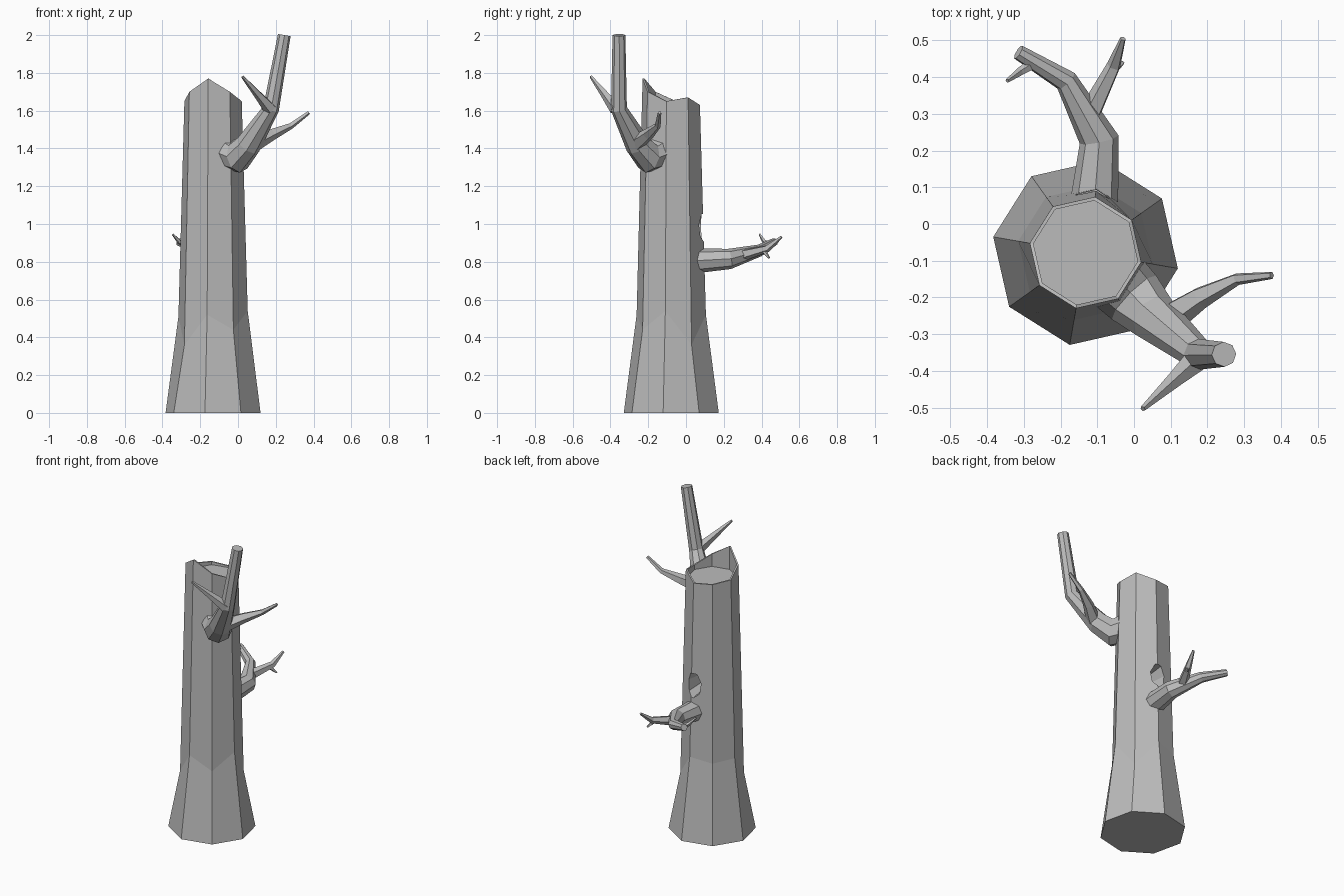
import bpy, bmesh, math
from mathutils import Vector, Matrix

cube = bpy.data.objects.get("Cube")
if cube:
    bpy.data.objects.remove(cube)

bark = bpy.data.materials.new("grey_bark")
bark.use_nodes = True
GREY = (0.5, 0.5, 0.5, 1)
bark.diffuse_color = GREY
bark.node_tree.nodes["Principled BSDF"].inputs["Base Color"].default_value = GREY


def finish(name, bm):
    bmesh.ops.recalc_face_normals(bm, faces=bm.faces)
    mesh = bpy.data.meshes.new(name)
    bm.to_mesh(mesh)
    bm.free()
    mesh.materials.append(bark)
    obj = bpy.data.objects.new(name, mesh)
    bpy.context.collection.objects.link(obj)
    return obj


def skin(bm, rings):
    """Bridge successive vertex rings and close both ends."""
    loops = [[bm.verts.new(p) for p in ring] for ring in rings]
    n = len(loops[0])
    for a, b in zip(loops, loops[1:]):
        for i in range(n):
            j = (i + 1) % n
            bm.faces.new((a[i], a[j], b[j], b[i]))
    bm.faces.new(loops[0][::-1])
    bm.faces.new(loops[-1])


def limb(name, path, sides=8):
    """Tapered faceted tube through (x, y, z, radius) points."""
    pts = [Vector(p[:3]) for p in path]
    rings, side, last = [], None, None
    for i, p in enumerate(pts):
        before = (p - pts[i - 1]).normalized() if i else Vector()
        after = (pts[i + 1] - p).normalized() if i < len(pts) - 1 else Vector()
        d = (before + after).normalized()
        if side is None:
            side = d.orthogonal().normalized()
        else:
            side = last.rotation_difference(d) @ side
        last, up = d, d.cross(side)
        rings.append([p + path[i][3] * (side * math.cos(a) + up * math.sin(a))
                      for a in (math.tau * k / sides for k in range(sides))])
    bm = bmesh.new()
    skin(bm, rings)
    return finish(name, bm)


# Trunk: flared foot, uneven flare line, broken rim and sunken top
def trunk_ring(radius, heights):
    start = math.radians(-9.7)
    return [Vector((-0.132 + radius * math.cos(start + math.tau * k / 8),
                    -0.078 + radius * math.sin(start + math.tau * k / 8), z))
            for k, z in enumerate(heights)]


flare = (0.54, 0.36, 0.52, 0.5, 0.51, 0.36, 0.52, 0.44)
rim = (1.65, 1.67, 1.63, 1.64, 1.65, 1.7, 1.77, 1.7)
bm = bmesh.new()
skin(bm, [trunk_ring(0.255, [0] * 8), trunk_ring(0.186, flare),
          trunk_ring(0.154, rim), trunk_ring(0.144, rim),
          trunk_ring(0.144, [1.62] * 8)])
trunk = finish("trunk", bm)

# Knot hole carved into the back of the trunk
bm = bmesh.new()
bmesh.ops.create_cone(bm, cap_ends=True, segments=7, radius1=0.045, radius2=0.075,
                      depth=0.2,
                      matrix=Matrix.Translation((-0.115, 0.07, 0.98))
                      @ Matrix.Diagonal((0.8, 1, 1.3, 1))
                      @ Matrix.Rotation(math.radians(-90), 4, "X"))
cutter = finish("knot_hole_cutter", bm)
cutter.hide_render = True
carve = trunk.modifiers.new("knot_hole", "BOOLEAN")
carve.operation = "DIFFERENCE"
carve.solver = "EXACT"
carve.object = cutter
bpy.context.view_layer.update()
carved = bpy.data.meshes.new_from_object(
    trunk.evaluated_get(bpy.context.evaluated_depsgraph_get()))
trunk.modifiers.clear()
trunk.data = carved
bpy.data.objects.remove(cutter)

# Tall front branch with two twigs
limb("front_branch", [(-0.08, -0.12, 1.39, 0.095), (0.0, -0.2, 1.355, 0.085),
                      (0.055, -0.255, 1.42, 0.068), (0.175, -0.355, 1.61, 0.043),
                      (0.245, -0.355, 2.0, 0.034)])
limb("front_twig", [(0.17, -0.37, 1.61, 0.036), (0.11, -0.425, 1.68, 0.023),
                    (0.024, -0.503, 1.78, 0.008)], 5)
limb("side_twig", [(0.09, -0.26, 1.43, 0.045), (0.18, -0.2, 1.475, 0.032),
                   (0.28, -0.15, 1.52, 0.017), (0.375, -0.14, 1.59, 0.01)], 5)

# Low back branch with its twigs
limb("back_branch", [(-0.11, 0.04, 0.805, 0.067), (-0.095, 0.23, 0.815, 0.054),
                     (-0.185, 0.39, 0.86, 0.032), (-0.315, 0.468, 0.905, 0.021)])
limb("back_twig", [(-0.12, 0.3, 0.835, 0.032), (-0.055, 0.43, 0.87, 0.02),
                   (-0.03, 0.505, 0.932, 0.008)], 5)
limb("back_twig_spur", [(-0.065, 0.41, 0.86, 0.014), (-0.03, 0.44, 0.82, 0.005)], 5)
limb("end_twig", [(-0.27, 0.44, 0.89, 0.017), (-0.31, 0.415, 0.905, 0.012),
                  (-0.345, 0.39, 0.945, 0.006)], 5)
